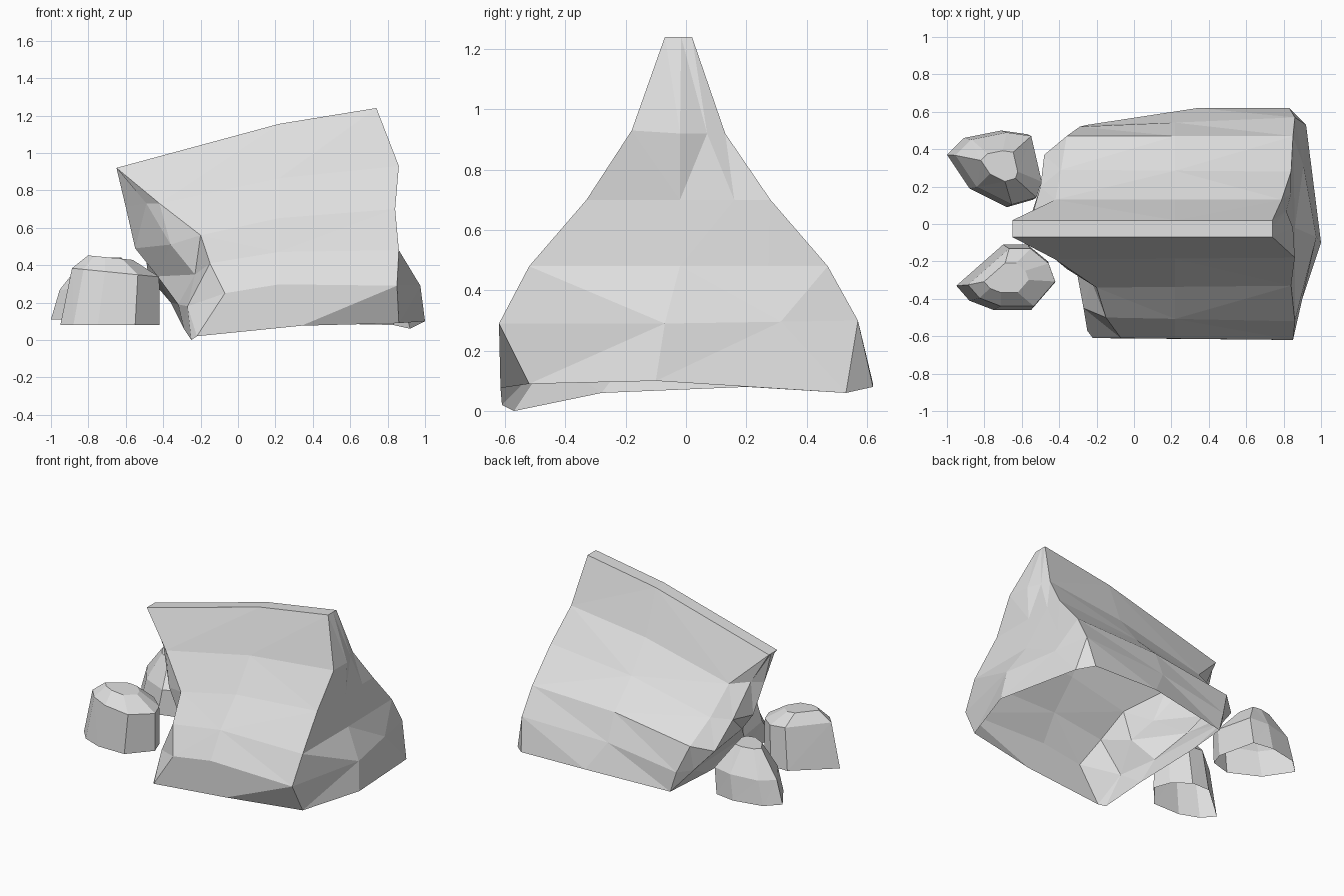
import bpy
import bmesh
from mathutils import Vector

default_cube = bpy.data.objects.get("Cube")
if default_cube:
    bpy.data.objects.remove(default_cube, do_unlink=True)

# Single stone colour
stone = bpy.data.materials.new("pale_grey_stone")
stone.use_nodes = True
stone_colour = (0.74, 0.74, 0.74, 1.0)
stone.diffuse_color = stone_colour
stone.node_tree.nodes["Principled BSDF"].inputs["Base Color"].default_value = stone_colour


def loft(name, rings):
    """Join equal closed rings, bottom to top, into a faceted shell with an open base."""
    bm = bmesh.new()
    rows = [[bm.verts.new(point) for point in ring] for ring in rings]
    count = len(rows[0])
    for low, high in zip(rows, rows[1:]):
        for i in range(count):
            j = (i + 1) % count
            bm.faces.new((low[i], low[j], high[j], high[i]))
    bm.faces.new(rows[-1])
    bmesh.ops.triangulate(bm, faces=bm.faces[:], quad_method="SHORT_EDGE")
    mesh = bpy.data.meshes.new(name)
    bm.to_mesh(mesh)
    bm.free()
    mesh.materials.append(stone)
    obj = bpy.data.objects.new(name, mesh)
    bpy.context.collection.objects.link(obj)


def long_side(level, is_base):
    """Left, middle and right points of one stratum line on a long side."""
    y_left, x_left, z_left, y_right, x_right, z_right = level
    left = Vector((x_left, y_left, z_left))
    right = Vector((x_right, y_right, z_right))
    x_middle = 0.34 if is_base else 0.22
    middle = left.lerp(right, (x_middle - x_left) / (x_right - x_left))
    middle.z += 0.02 if is_base else 0.035
    if is_base:
        middle.y = 0.62 if y_left > 0 else -0.615
    return [left, middle, right]


# Strata from the base to the ridge: y, x, z at the left end, then at the right end
front_levels = [
    (-0.61, -0.22, 0.02, -0.52, 0.86, 0.09),
    (-0.61, -0.07, 0.25, -0.62, 0.85, 0.29),
    (-0.50, -0.15, 0.41, -0.52, 0.86, 0.48),
    (-0.34, -0.20, 0.56, -0.33, 0.84, 0.70),
    (-0.19, -0.42, 0.73, -0.18, 0.86, 0.93),
    (-0.07, -0.65, 0.92, -0.07, 0.74, 1.24),
]
back_levels = [
    (0.53, -0.25, 0.06, 0.62, 0.83, 0.08),
    (0.52, -0.29, 0.20, 0.57, 0.86, 0.30),
    (0.47, -0.36, 0.38, 0.47, 0.85, 0.48),
    (0.29, -0.39, 0.52, 0.28, 0.84, 0.70),
    (0.13, -0.42, 0.70, 0.13, 0.79, 0.92),
    (0.02, -0.65, 0.92, 0.02, 0.74, 1.24),
]
# Bulging right end
right_bulge = [(1.0, -0.10, 0.10), (0.975, -0.07, 0.29), (0.86, -0.02, 0.48),
               (0.84, -0.02, 0.70), (0.85, -0.02, 0.92)]
# Left end: back lip, overhanging middle and notched front shoulder
left_lip = [(-0.30, 0.20, 0.08), (-0.36, 0.43, 0.20), (-0.48, 0.37, 0.34),
            (-0.50, 0.20, 0.50), (-0.54, 0.06, 0.72)]
left_overhang = [(-0.29, -0.28, 0.06), (-0.32, -0.18, 0.19), (-0.43, 0.0, 0.34),
                 (-0.55, 0.05, 0.49), (-0.60, 0.0, 0.71)]
left_shoulder = [(-0.25, -0.57, 0.0), (-0.27, -0.45, 0.18), (-0.23, -0.30, 0.35),
                 (-0.36, -0.24, 0.51), (-0.49, -0.12, 0.73)]

boulder_rings = []
for i, (front_level, back_level) in enumerate(zip(front_levels, back_levels)):
    front, back = (long_side(level, i == 0) for level in (front_level, back_level))
    if i < len(right_bulge):
        bulge = Vector(right_bulge[i])
        bulge_back = Vector((0.92, 0.53, 0.06)) if i == 0 else bulge.lerp(back[2], 0.6)
        left_end = [column[i] for column in (left_lip, left_overhang, left_shoulder)]
    else:
        bulge, bulge_back = (front[2].lerp(back[2], t) for t in (0.2, 0.6))
        left_end = [back[0].lerp(front[0], t) for t in (0.25, 0.5, 0.75)]
    boulder_rings.append(front + [bulge, bulge_back] + back[::-1] + left_end)

loft("main_boulder", boulder_rings)


def small_rock(name, outline, centre, levels):
    """Stack scaled, tilted and shifted copies of a plan outline about a centre."""
    middle = Vector(centre)
    rings = []
    for scale, height, tilt, shift in levels:
        ring = []
        for point in outline:
            offset = (Vector(point) - middle) * scale
            ring.append((middle.x + offset.x + shift, middle.y + offset.y,
                         height + tilt * offset.x))
        rings.append(ring)
    loft(name, rings)


# Two loose rocks beside the left end
small_rock("front_loose_rock",
           [(-0.95, -0.33), (-0.88, -0.41), (-0.75, -0.46), (-0.55, -0.46),
            (-0.42, -0.31), (-0.46, -0.20), (-0.57, -0.11), (-0.70, -0.11)],
           (-0.68, -0.29),
           [(1.0, 0.08, 0.0, 0.0), (0.88, 0.36, -0.1, 0.03), (0.45, 0.44, -0.1, 0.0)])
small_rock("back_loose_rock",
           [(-1.0, 0.37), (-0.88, 0.19), (-0.68, 0.09), (-0.54, 0.13),
            (-0.51, 0.22), (-0.57, 0.48), (-0.71, 0.50), (-0.91, 0.46)],
           (-0.73, 0.32),
           [(1.0, 0.11, 0.0, 0.0), (0.94, 0.28, 0.05, 0.03), (0.4, 0.44, 0.0, 0.02)])
